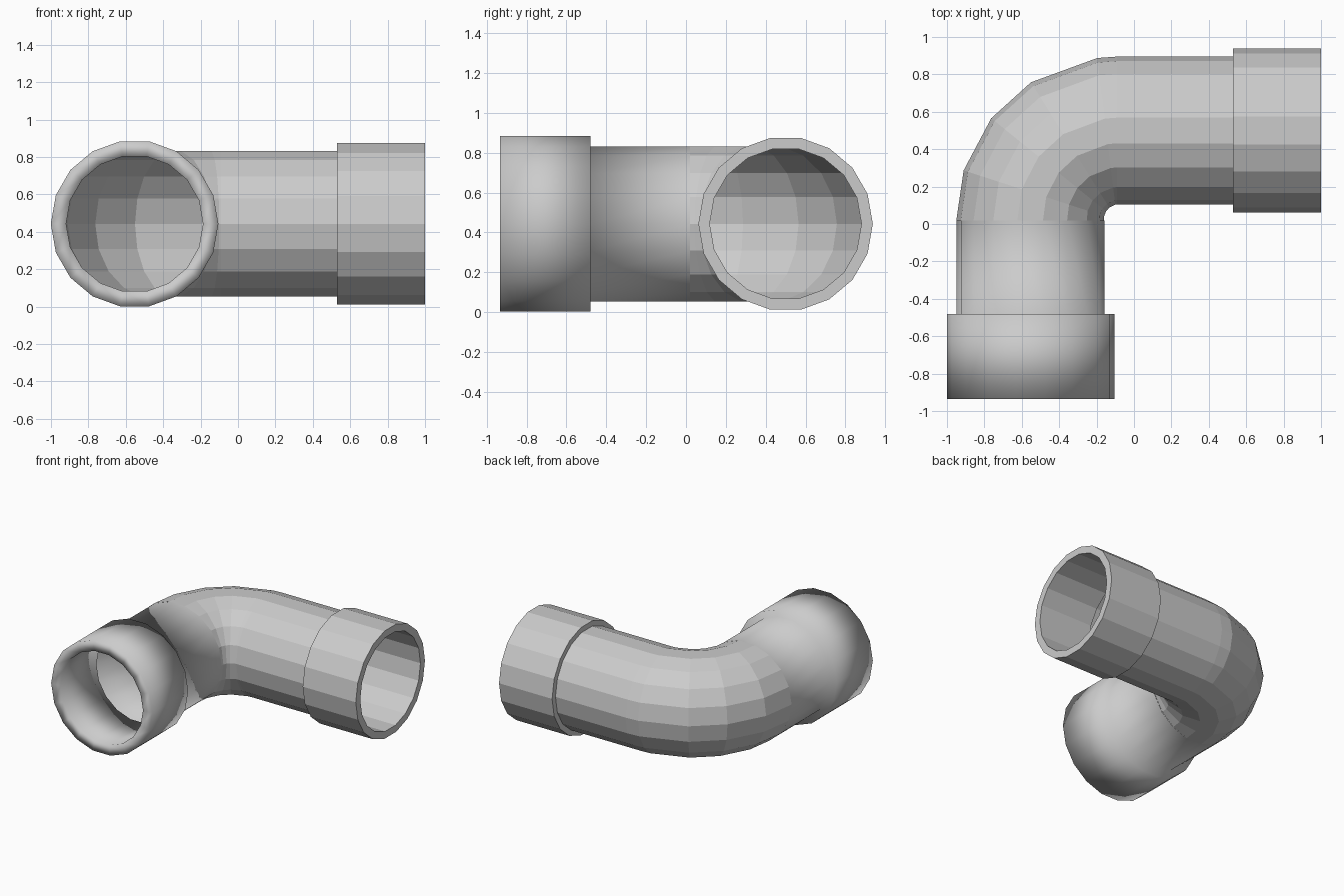
import bpy, bmesh
from math import sin, cos, pi, radians
from mathutils import Vector

if "Cube" in bpy.data.objects:
    bpy.data.objects.remove(bpy.data.objects["Cube"])

SIDES = 18
ZC = 0.443
BEND = Vector((-0.09, 0.02, ZC))   # pivot of the elbow


def sweep(name, stations, smooth=False):
    """Skin rings given as (centre, in-plane direction, radius)."""
    bm = bmesh.new()
    rings = []
    for c, u, r in stations:
        ring = []
        for i in range(SIDES):
            a = 2 * pi * i / SIDES
            ring.append(bm.verts.new(c + u * (r * cos(a)) + Vector((0, 0, r * sin(a)))))
        rings.append(ring)
    for p, q in zip(rings, rings[1:]):
        for i in range(SIDES):
            j = (i + 1) % SIDES
            bm.faces.new((p[i], p[j], q[j], q[i])).smooth = smooth
    # orient so the first band (pipe exterior) faces outwards
    bm.normal_update()
    bm.faces.ensure_lookup_table()
    f = bm.faces[0]
    mid = (stations[0][0] + stations[1][0]) / 2
    if f.normal.dot(f.calc_center_median() - mid) < 0:
        bmesh.ops.reverse_faces(bm, faces=bm.faces[:])
    me = bpy.data.meshes.new(name)
    bm.to_mesh(me)
    bm.free()
    ob = bpy.data.objects.new(name, me)
    bpy.context.collection.objects.link(ob)
    return ob


# Elbow: uneven segments around the pivot
bend = []
for deg in (0, 18, 39, 58, 83, 90):
    a = radians(deg)
    u = Vector((-cos(a), sin(a), 0))
    bend.append((BEND + u * (0.465 + 0.015 * deg / 90), u, 0.395))
sweep("elbow_bend", bend)

# Front leg with socket collar, smooth shaded: (position along y, radius)
front = [(0.02, 0.395), (-0.48, 0.395), (-0.48, 0.448), (-0.935, 0.448),
         (-0.935, 0.366), (-0.48, 0.366), (-0.48, 0.395)]
sweep("front_leg", [(Vector((-0.553, y, ZC)), Vector((-1, 0, 0)), r)
                    for y, r in front], smooth=True)

# Side leg with socket collar, faceted: (position along x, radius)
side = [(-0.09, 0.395), (0.53, 0.395), (0.53, 0.438), (1.0, 0.438),
        (1.0, 0.381), (0.53, 0.381), (0.53, 0.395)]
sweep("side_leg", [(Vector((x, 0.5, ZC)), Vector((0, 1, 0)), r) for x, r in side])
